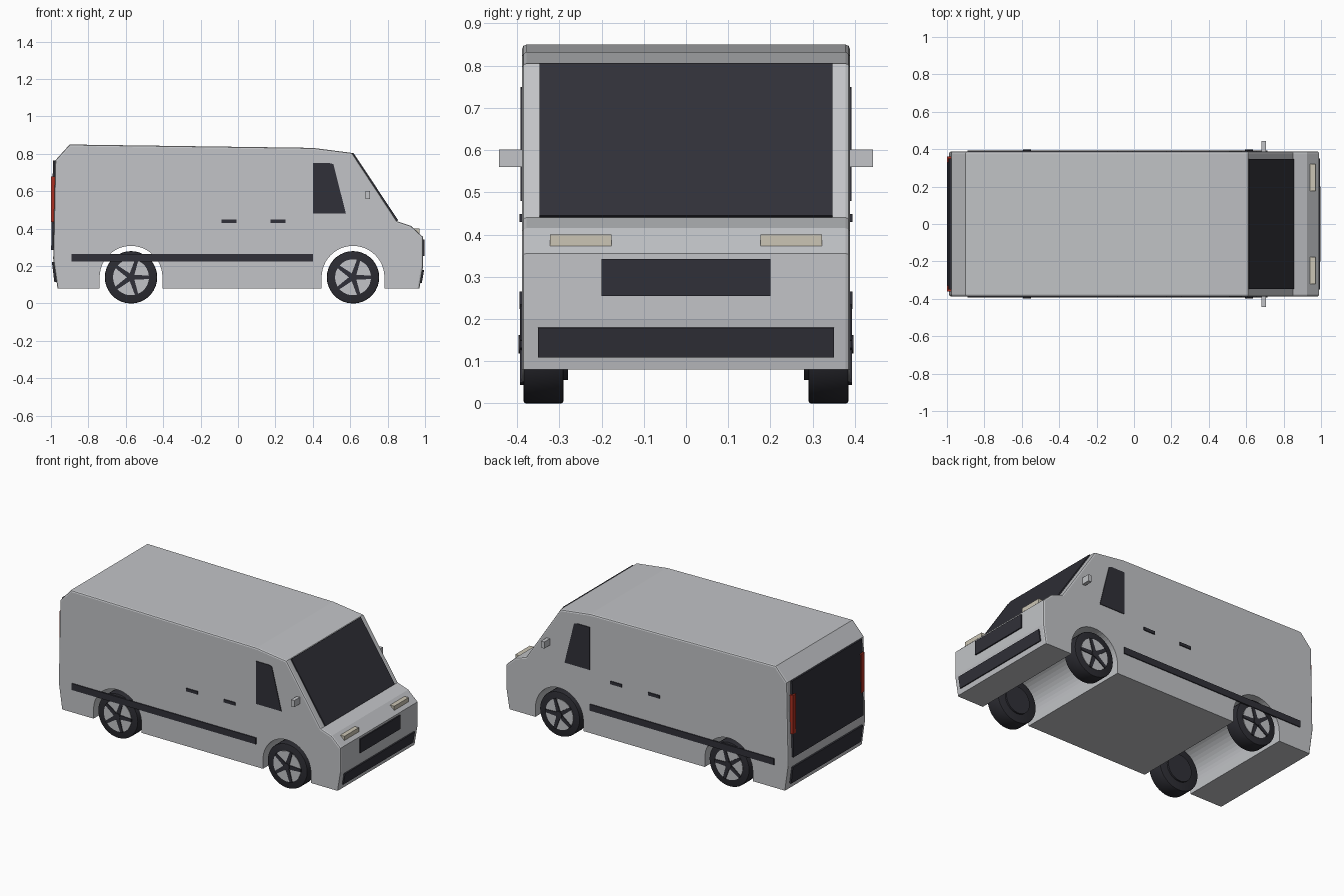
import bpy, bmesh
from math import sin, cos, pi, radians
from mathutils import Matrix, Vector

cube = bpy.data.objects.get("Cube")
if cube:
    bpy.data.objects.remove(cube, do_unlink=True)


def material(name, color):
    m = bpy.data.materials.new(name)
    m.use_nodes = True
    m.diffuse_color = (*color, 1)
    bsdf = m.node_tree.nodes["Principled BSDF"]
    bsdf.inputs["Base Color"].default_value = (*color, 1)
    bsdf.inputs["Roughness"].default_value = 0.6
    return m


PAINT = material("silver paint", (0.54, 0.55, 0.57))
DARK = material("dark glass and trim", (0.03, 0.03, 0.04))
RUBBER = material("black rubber", (0.025, 0.025, 0.032))
CREAM = material("headlight cream", (0.6, 0.56, 0.46))
RED = material("tail light red", (0.42, 0.03, 0.015))


def finish(name, bm, mat):
    bmesh.ops.recalc_face_normals(bm, faces=bm.faces)
    mesh = bpy.data.meshes.new(name)
    bm.to_mesh(mesh)
    bm.free()
    mesh.materials.append(mat)
    ob = bpy.data.objects.new(name, mesh)
    bpy.context.collection.objects.link(ob)
    return ob


def prism_mesh(points, y0, y1):
    """Side profile in x and z, extruded across y."""
    bm = bmesh.new()
    face = bm.faces.new([bm.verts.new((x, y0, z)) for x, z in points])
    new = bmesh.ops.extrude_face_region(bm, geom=[face])["geom"]
    bmesh.ops.translate(bm, vec=(0, y1 - y0, 0),
                        verts=[v for v in new if isinstance(v, bmesh.types.BMVert)])
    return bm


def prism(name, points, y0, y1, mat):
    return finish(name, prism_mesh(points, y0, y1), mat)


def box(name, x0, x1, y0, y1, z0, z1, mat):
    return prism(name, [(x0, z0), (x1, z0), (x1, z1), (x0, z1)], y0, y1, mat)


def slab(name, a, b, thick, half_width, mat):
    """Thin plate along the profile segment a-b, rising to its left."""
    a, b = Vector(a), Vector(b)
    d = (b - a).normalized()
    n = Vector((-d.y, d.x)) * thick
    return prism(name, [a - n, b - n, b + n, a + n], -half_width, half_width, mat)


def both_sides(name, points, y0, y1, mat):
    prism("left_" + name, points, y0, y1, mat)
    prism("right_" + name, points, -y1, -y0, mat)


def rect(x0, x1, z0, z1):
    return [(x0, z0), (x1, z0), (x1, z1), (x0, z1)]


# Body shell with wheel tunnels
HALF = 0.388
AXLES = (-0.572, 0.615)
AXLE_Z, ARCH_R, FLOOR = 0.14, 0.168, 0.08


def arch(cx):
    pts = [(cx - ARCH_R, FLOOR)]
    pts += [(cx - ARCH_R * cos(pi * i / 24), AXLE_Z + ARCH_R * sin(pi * i / 24))
            for i in range(25)]
    return pts + [(cx + ARCH_R, FLOOR)]


outline = [(-0.965, FLOOR)] + arch(AXLES[0]) + arch(AXLES[1])
outline += [(0.97, FLOOR), (0.99, 0.2), (0.99, 0.355), (0.925, 0.415), (0.85, 0.44),
            (0.61, 0.805), (0.4, 0.832), (-0.9, 0.85), (-0.977, 0.765), (-0.988, 0.24)]
bm = prism_mesh(outline, -HALF, HALF)


def outer_edge(e):
    a, b = (v.co for v in e.verts)
    return abs(a.y - b.y) < 1e-4 and (min(a.z, b.z) > 0.33 or min(abs(a.x), abs(b.x)) > 0.95)


bmesh.ops.bevel(bm, geom=[e for e in bm.edges if outer_edge(e)], offset=0.01,
                segments=2, profile=0.5, affect='EDGES')
finish("body", bm, PAINT)

# Glass
slab("windscreen", (0.852, 0.442), (0.613, 0.803), 0.005, 0.347, DARK)
slab("rear_window", (-0.99, 0.285), (-0.98, 0.765), 0.009, 0.35, DARK)
both_sides("cab_window", [(0.4, 0.48), (0.577, 0.48), (0.51, 0.745), (0.49, 0.75), (0.4, 0.75)],
           HALF - 0.004, HALF + 0.004, DARK)

# Side trim, door handles, mirrors
both_sides("side_stripe", rect(-0.89, 0.4, 0.224, 0.265), HALF - 0.004, HALF + 0.006, DARK)
for i, x in enumerate((-0.088, 0.175)):
    both_sides("door_handle_%d" % (i + 1), rect(x, x + 0.08, 0.43, 0.449),
               HALF - 0.004, HALF + 0.006, DARK)
both_sides("mirror", rect(0.682, 0.705, 0.56, 0.602), HALF - 0.005, 0.443, PAINT)

# Front and rear fittings
box("grille", 0.98, 0.998, -0.2, 0.2, 0.255, 0.342, DARK)
slab("front_bumper", (0.977, 0.11), (0.989, 0.18), 0.006, 0.35, DARK)
slab("rear_bumper", (-0.973, 0.115), (-0.986, 0.222), 0.009, 0.35, DARK)
both_sides("headlight", rect(0.938, 0.97, 0.37, 0.4), 0.177, 0.322, CREAM)
both_sides("tail_light", rect(-1.0, -0.975, 0.435, 0.68), 0.328, 0.36, RED)


# Wheels
def drum(name, cx, radius, y0, y1, mat, bevel=0.0):
    bm = bmesh.new()
    bmesh.ops.create_cone(bm, cap_ends=True, segments=36, radius1=radius, radius2=radius,
                          depth=abs(y1 - y0))
    if bevel:
        rims = [e for e in bm.edges if abs(e.verts[0].co.z - e.verts[1].co.z) < 1e-5]
        bmesh.ops.bevel(bm, geom=rims, offset=bevel, segments=2, profile=0.5, affect='EDGES')
    bmesh.ops.transform(bm, verts=bm.verts, matrix=Matrix.Translation(
        (cx, (y0 + y1) / 2, AXLE_Z)) @ Matrix.Rotation(pi / 2, 4, 'X'))
    ob = finish(name, bm, mat)
    bpy.ops.object.select_all(action='DESELECT')
    ob.select_set(True)
    bpy.context.view_layer.objects.active = ob
    bpy.ops.object.shade_smooth_by_angle(angle=radians(25))


def spokes(name, cx, y0, y1):
    """Five tapering arms in one mesh."""
    bm = bmesh.new()
    for k in range(5):
        a = 2 * pi * k / 5
        arm = [(0.0, -0.014), (0.098, -0.009), (0.098, 0.009), (0.0, 0.014)]
        rows = [[bm.verts.new((cx + r * cos(a) - w * sin(a), y, AXLE_Z + r * sin(a) + w * cos(a)))
                 for r, w in arm] for y in (y0, y1)]
        for row in rows:
            bm.faces.new(row)
        for i in range(4):
            j = (i + 1) % 4
            bm.faces.new((rows[0][i], rows[0][j], rows[1][j], rows[1][i]))
    finish(name, bm, DARK)


for end, cx in zip(("rear", "front"), AXLES):
    for side, s in (("left", 1), ("right", -1)):
        tag = "%s_%s_" % (end, side)
        drum(tag + "tyre", cx, AXLE_Z, s * 0.29, s * 0.385, RUBBER, 0.006)
        drum(tag + "inner_hub", cx, 0.085, s * 0.28, s * 0.3, DARK)
        drum(tag + "rim", cx, 0.096, s * 0.3, s * 0.388, PAINT)
        spokes(tag + "spokes", cx, s * 0.38, s * 0.393)
        drum(tag + "hub", cx, 0.022, s * 0.38, s * 0.397, DARK)
